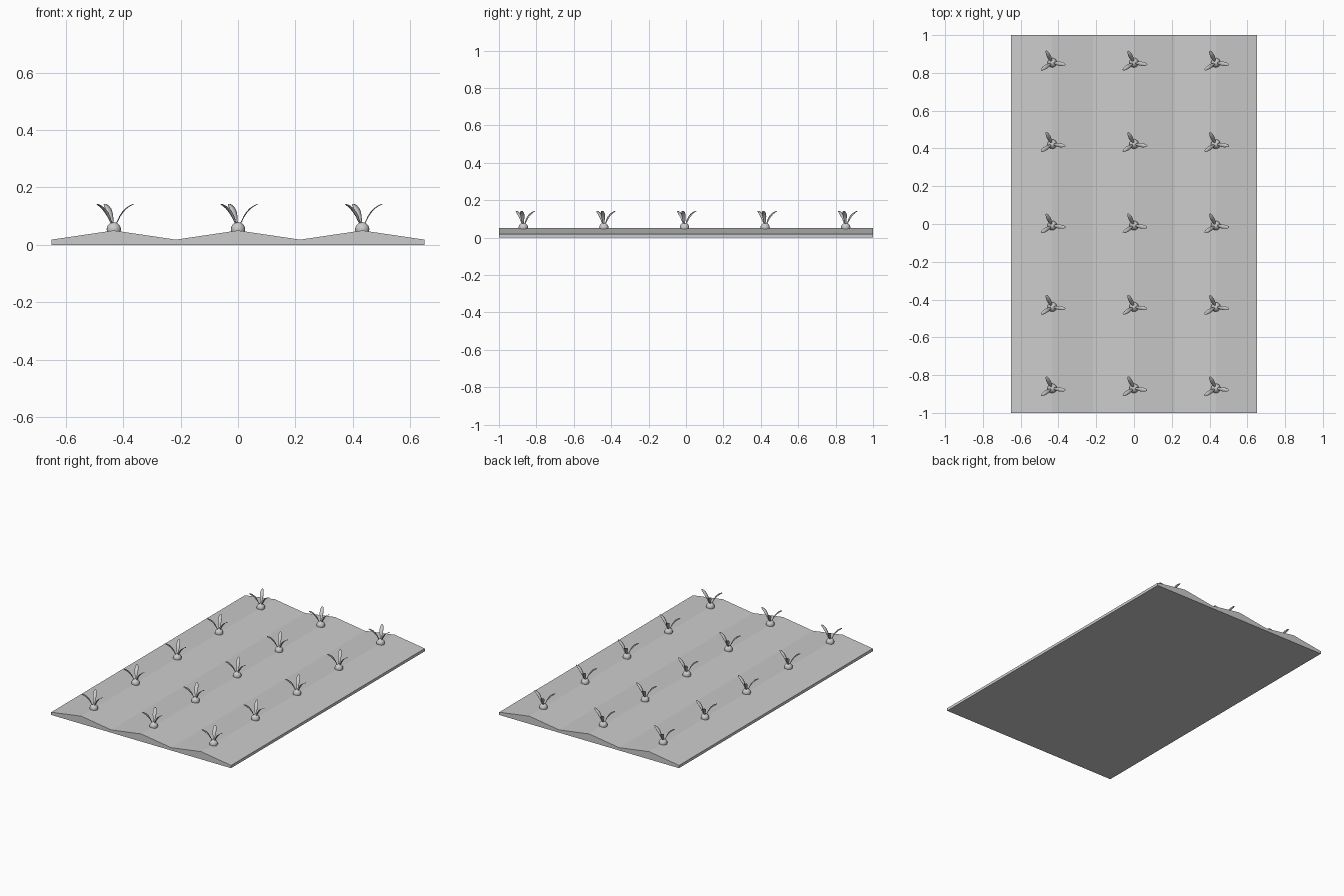
import bpy, bmesh, math

if "Cube" in bpy.data.objects:
    bpy.data.objects.remove(bpy.data.objects["Cube"])

RIDGES = (-0.433, 0.0, 0.433)
ROWS = [-0.008 + 0.431 * i for i in range(-2, 3)]


def mesh_from(name, bm):
    bmesh.ops.recalc_face_normals(bm, faces=bm.faces[:])
    me = bpy.data.meshes.new(name)
    bm.to_mesh(me)
    bm.free()
    return me


def add(name, me, loc=(0, 0, 0), rot=0):
    ob = bpy.data.objects.new(name, me)
    ob.location = loc
    ob.rotation_euler.z = rot
    bpy.context.collection.objects.link(ob)
    return ob


# Furrowed soil: zigzag profile extruded along y
bm = bmesh.new()
profile = [(-0.65, 0), (0.65, 0)]
profile += [(0.65 - i * 1.3 / 6, 0.05 if i % 2 else 0.018) for i in range(7)]
face = bm.faces.new([bm.verts.new((x, -1, z)) for x, z in profile])
ext = bmesh.ops.extrude_face_region(bm, geom=[face])
bmesh.ops.translate(bm, vec=(0, 2, 0),
                    verts=[g for g in ext["geom"] if isinstance(g, bmesh.types.BMVert)])
add("soil_bed", mesh_from("soil_bed", bm))

# Bulb, partly buried in the ridge
bm = bmesh.new()
bmesh.ops.create_uvsphere(bm, u_segments=16, v_segments=10, radius=0.025)
bulb = mesh_from("bulb", bm)
bulb.shade_smooth()

# Curved leaf blade: distance outwards, height, half width
blade = [(0.004, 0.068, 0.003), (0.012, 0.082, 0.005), (0.020, 0.099, 0.008),
         (0.030, 0.114, 0.0105), (0.042, 0.127, 0.011), (0.055, 0.136, 0.009),
         (0.065, 0.141, 0.006), (0.070, 0.143, 0.002)]
bm = bmesh.new()
rows = [[bm.verts.new((r, s * w, z)) for s in (-1, 0, 1)] for r, z, w in blade]
for a, b in zip(rows, rows[1:]):
    for i in range(2):
        bm.faces.new((a[i], a[i + 1], b[i + 1], b[i]))
bmesh.ops.recalc_face_normals(bm, faces=bm.faces[:])
bmesh.ops.solidify(bm, geom=bm.faces[:], thickness=0.002)
leaf = mesh_from("leaf", bm)
leaf.shade_smooth()

# Three-leaved sprouts along every ridge
for x in RIDGES:
    for y in ROWS:
        add("bulb", bulb, (x, y, 0.054))
        for angle in (-8, 117, 213):
            add("leaf", leaf, (x, y, 0), math.radians(angle))
